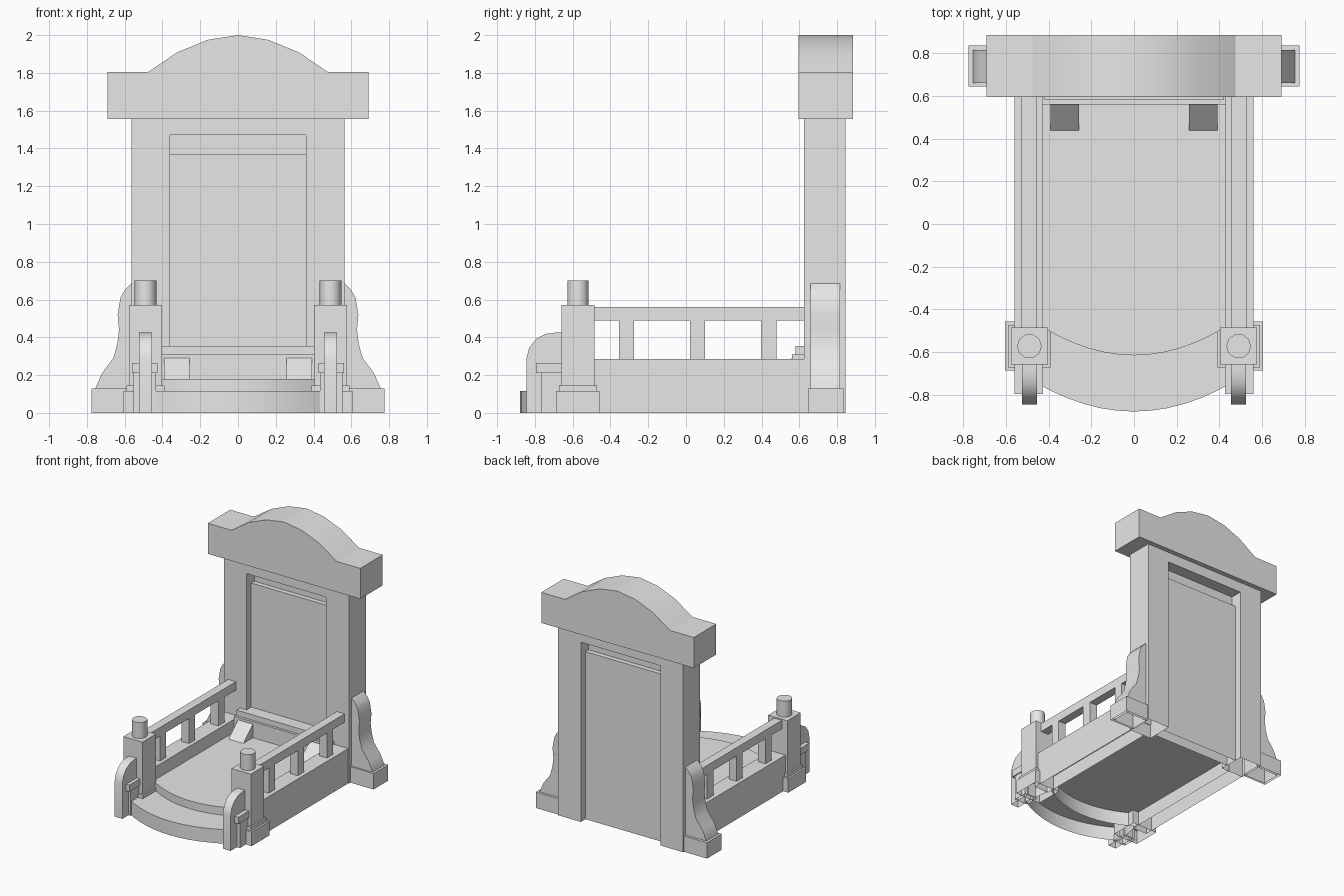
import bpy, bmesh, math
from mathutils import Vector

cube = bpy.data.objects.get("Cube")
if cube:
    bpy.data.objects.remove(cube, do_unlink=True)

stone = bpy.data.materials.new("grey_stone")
stone.use_nodes = True
stone.diffuse_color = (0.8, 0.8, 0.8, 1)
stone.node_tree.nodes["Principled BSDF"].inputs["Base Color"].default_value = (0.8, 0.8, 0.8, 1)


def prism(name, outline, axis, lo, hi, angle=35):
    """Extrude an outline along an axis; undersides on the ground stay open."""
    def place(a, b, c):
        return Vector({"x": (c, a, b), "y": (a, c, b), "z": (a, b, c)}[axis])
    bm = bmesh.new()
    first = [bm.verts.new(place(a, b, lo)) for a, b in outline]
    last = [bm.verts.new(place(a, b, hi)) for a, b in outline]
    bm.faces.new(first)
    bm.faces.new(last)
    n = len(outline)
    for i in range(n):
        j = (i + 1) % n
        bm.faces.new((first[i], first[j], last[j], last[i]))
    bmesh.ops.recalc_face_normals(bm, faces=bm.faces[:])
    ground = [f for f in bm.faces if all(abs(v.co.z) < 1e-5 for v in f.verts)]
    bmesh.ops.delete(bm, geom=ground, context="FACES")
    mesh = bpy.data.meshes.new(name)
    bm.to_mesh(mesh)
    bm.free()
    mesh.materials.append(stone)
    mesh.shade_smooth()
    mesh.set_sharp_from_angle(angle=math.radians(angle))
    obj = bpy.data.objects.new(name, mesh)
    bpy.context.collection.objects.link(obj)
    return obj


def box(name, x, y, z):
    return prism(name, [(x[0], y[0]), (x[1], y[0]), (x[1], y[1]), (x[0], y[1])], "z", *z)


def arc(half, front, bend, steps=12):
    xs = [half * (2 * i / steps - 1) for i in range(steps + 1)]
    return [(x, front + bend * x * x) for x in xs]


# Headstone frame with an opening, and the panel set into it
side = [(0.565, 1.56), (0.565, 0), (0.36, 0), (0.36, 1.47)]
prism("headstone_frame", side + [(-x, z) for x, z in reversed(side)], "y", 0.625, 0.845)
box("headstone_panel", (-0.36, 0.36), (0.685, 0.785), (0, 1.37))
box("panel_backing", (-0.36, 0.36), (0.725, 0.745), (1.37, 1.47))

# Cap with an arched top
half_cap = [(0.69, 1.555), (0.69, 1.805), (0.475, 1.805), (0.32, 1.91), (0.16, 1.975)]
prism("headstone_cap", half_cap + [(0, 2.0)] + [(-x, z) for x, z in reversed(half_cap)],
      "y", 0.595, 0.885, 30)

# Ledges at the foot of the panel
box("lower_ledge", (-0.43, 0.43), (0.56, 0.63), (0.18, 0.31))
box("upper_ledge", (-0.42, 0.42), (0.58, 0.69), (0.31, 0.355))

# Floor and curved front step
floor_edge = arc(0.43, -0.615, 0.72)
prism("floor", floor_edge + [(0.43, 0.63), (-0.43, 0.63)], "z", 0.115, 0.18)
prism("front_step", arc(0.47, -0.878, 0.64) + list(reversed(floor_edge)), "z", 0, 0.115)

scroll = [(0.55, 0), (0.755, 0), (0.755, 0.13), (0.72, 0.21), (0.66, 0.29), (0.638, 0.37),
          (0.63, 0.44), (0.637, 0.52), (0.622, 0.61), (0.6, 0.65), (0.565, 0.685), (0.55, 0.685)]
bracket = [(-0.64, 0), (-0.845, 0), (-0.845, 0.285), (-0.83, 0.345), (-0.795, 0.39),
           (-0.745, 0.418), (-0.69, 0.425), (-0.64, 0.425)]

for s, label in ((1, "left"), (-1, "right")):
    def span(a, b):
        return sorted((s * a, s * b))

    # Scroll buttress beside the headstone
    prism(label + "_scroll", [(s * x, z) for x, z in scroll], "y", 0.66, 0.815, 40)
    box(label + "_scroll_base", span(0.56, 0.775), (0.645, 0.835), (0, 0.13))

    # Kerb and railing
    box(label + "_kerb", span(0.427, 0.56), (-0.52, 0.63), (0, 0.285))
    box(label + "_rail", span(0.457, 0.527), (-0.5, 0.63), (0.49, 0.56))
    for i, y in enumerate((-0.315, 0.06, 0.438)):
        box(f"{label}_baluster_{i + 1}", span(0.457, 0.527), (y - 0.04, y + 0.04), (0.285, 0.49))

    # Corner post with stepped base and round finial
    for part, r, z in (("post_base", 0.115, (0, 0.115)), ("post_collar", 0.1, (0.115, 0.145)),
                       ("post", 0.087, (0.145, 0.57))):
        box(f"{label}_{part}", span(0.49 - r, 0.49 + r), (-0.572 - r, -0.572 + r), z)
    ring = [(s * 0.49 + 0.058 * math.cos(math.tau * i / 10),
             -0.572 + 0.058 * math.sin(math.tau * i / 10)) for i in range(10)]
    prism(label + "_finial", ring, "z", 0.57, 0.7, 40)

    # Rounded front bracket with its side blocks
    prism(label + "_front_bracket", bracket, "x", *span(0.455, 0.525))
    box(label + "_bracket_block", span(0.435, 0.552), (-0.765, -0.65), (0, 0.21))
    box(label + "_bracket_shelf", span(0.425, 0.56), (-0.795, -0.65), (0.21, 0.265))

    # Sloped tablet resting at the head of the floor
    prism(label + "_tablet", [(0.437, 0.18), (0.56, 0.18), (0.56, 0.29)], "x", *span(0.257, 0.392))
